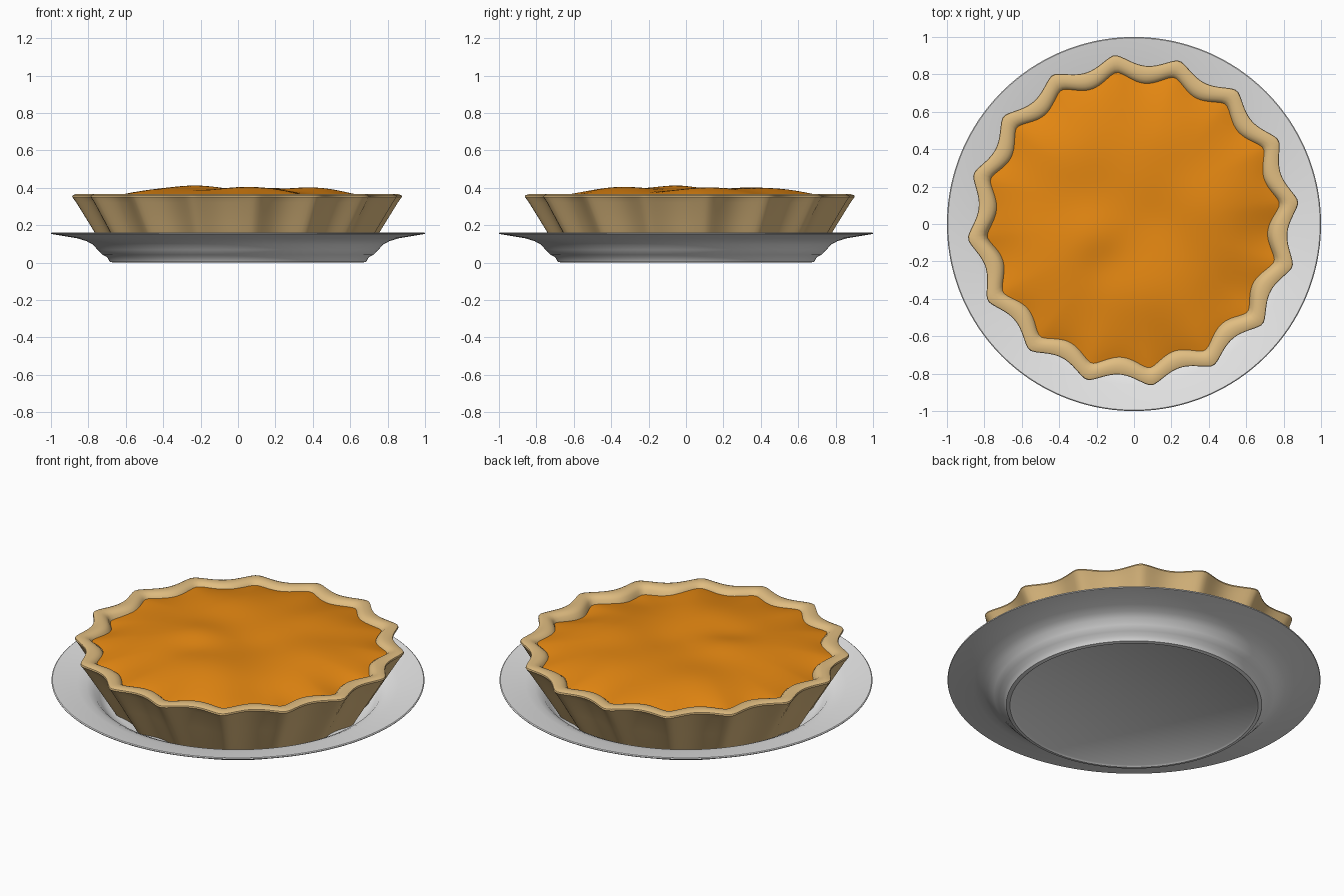
import bpy, bmesh, math

if "Cube" in bpy.data.objects:
    bpy.data.objects.remove(bpy.data.objects["Cube"])

N = 256          # segments around
FLUTES = 16
PHASE = math.radians(6.4)
CX, CY = -0.005, 0.02   # pie sits slightly off the plate centre


def material(name, rgb):
    m = bpy.data.materials.new(name)
    m.diffuse_color = (*rgb, 1)
    m.use_nodes = True
    m.node_tree.nodes["Principled BSDF"].inputs["Base Color"].default_value = m.diffuse_color
    return m


def wave(a):
    """Flute shape: 1 at the pinched tips, 0 in the broad valleys."""
    t = math.sqrt(math.sin(FLUTES / 2 * (a - PHASE)) ** 2 + 0.05)
    lo, hi = math.sqrt(0.05), math.sqrt(1.05)
    return (hi - t) / (hi - lo)


def lathe(name, rings, mat, cx=0, cy=0, height=None, angle=40):
    """rings: (tip radius, valley radius, z); zero radius makes a pole."""
    bm = bmesh.new()
    loops = []
    for tip, valley, z in rings:
        if tip == 0:
            h = z + (height(0, 0) if height else 0)
            loops.append([bm.verts.new((cx, cy, h))])
            continue
        loop = []
        for i in range(N):
            a = 2 * math.pi * i / N
            r = valley + (tip - valley) * wave(a)
            x, y = r * math.cos(a), r * math.sin(a)
            loop.append(bm.verts.new((x + cx, y + cy, z + (height(x, y) if height else 0))))
        loops.append(loop)
    for a, b in zip(loops, loops[1:]):
        for i in range(N):
            j = (i + 1) % N
            if len(a) == 1:
                bm.faces.new((a[0], b[j], b[i]))
            elif len(b) == 1:
                bm.faces.new((a[i], a[j], b[0]))
            else:
                bm.faces.new((a[i], a[j], b[j], b[i]))
    me = bpy.data.meshes.new(name)
    bm.to_mesh(me)
    bm.free()
    ob = bpy.data.objects.new(name, me)
    bpy.context.collection.objects.link(ob)
    me.materials.append(mat)
    bpy.context.view_layer.objects.active = ob
    ob.select_set(True)
    bpy.ops.object.shade_smooth_by_angle(angle=math.radians(angle))
    ob.select_set(False)
    return ob


white = material("white china", (0.80, 0.80, 0.80))
tan = material("baked crust", (0.75, 0.51, 0.22))
orange = material("orange filling", (0.80, 0.25, 0.006))

# Plate: foot ring, curved well, wide sloping rim
plate = [(0, 0.008), (0.655, 0.008), (0.665, 0), (0.685, 0.004), (0.70, 0.03),
         (0.725, 0.042), (0.75, 0.068), (0.775, 0.096), (0.81, 0.115), (0.86, 0.13),
         (0.998, 0.153), (1.0, 0.158), (0.995, 0.162), (0.86, 0.138), (0.81, 0.125),
         (0.77, 0.105), (0.74, 0.07), (0.71, 0.045), (0.67, 0.033), (0, 0.033)]
lathe("plate", [(r, r, z) for r, z in plate], white)

# Fluted crust: sloping wall, rolled top edge, inner wall
crust = [(0, 0, 0.036), (0.69, 0.655, 0.036), (0.79, 0.745, 0.20), (0.865, 0.805, 0.32),
         (0.888, 0.828, 0.352), (0.885, 0.826, 0.360), (0.868, 0.81, 0.366),
         (0.84, 0.78, 0.367), (0.815, 0.755, 0.362), (0.797, 0.737, 0.348),
         (0.785, 0.725, 0.325), (0.76, 0.70, 0.26), (0, 0, 0.26)]
lathe("pie_crust", crust, tan, CX, CY)

# Lumpy filling: (x, y, height, width) soft bumps and dips
BUMPS = [(-0.2, -0.08, 0.035, 0.13), (0.42, 0.12, 0.026, 0.15), (-0.3, 0.38, 0.02, 0.17),
         (0.15, 0.42, 0.02, 0.14), (0.1, -0.38, 0.022, 0.16), (-0.4, -0.35, 0.016, 0.15),
         (-0.15, -0.22, -0.015, 0.09), (0.12, 0.02, -0.012, 0.11),
         (0.72, -0.08, -0.03, 0.13), (0.52, -0.42, -0.03, 0.13), (-0.76, -0.12, -0.02, 0.1)]


def lumps(x, y):
    h = sum(a * math.exp(-((x - u) ** 2 + (y - v) ** 2) / (2 * w * w)) for u, v, a, w in BUMPS)
    return h + 0.005 * math.sin(9 * x + 4 * y) * math.sin(8 * y - 3 * x + 1)


fill = []
K = 24
for k in range(K, -1, -1):
    t = k / K
    fill.append((0.795 * t, (0.795 - 0.06 * t ** 3) * t, 0.382 - 0.04 * t ** 4))
lathe("pie_filling", fill, orange, CX, CY, lumps, 60)
